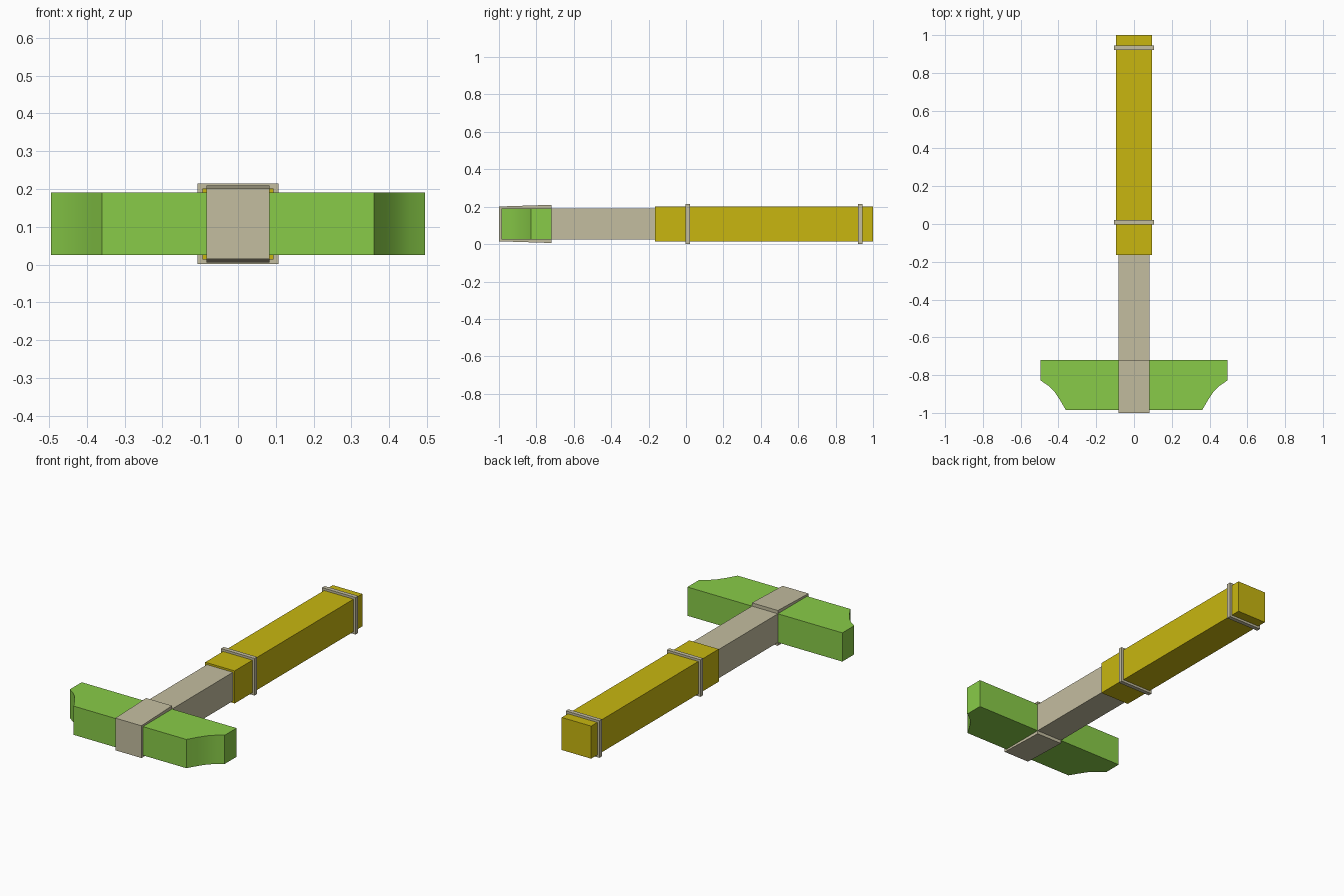
import bpy, bmesh

if "Cube" in bpy.data.objects:
    bpy.data.objects.remove(bpy.data.objects["Cube"])

CZ = 0.108  # height of the hammer's long axis


def material(name, rgb):
    m = bpy.data.materials.new(name)
    m.diffuse_color = (*rgb, 1)
    m.use_nodes = True
    m.node_tree.nodes["Principled BSDF"].inputs["Base Color"].default_value = m.diffuse_color
    return m


GREEN = material("green", (0.25, 0.60, 0.065))
YELLOW = material("yellow", (0.58, 0.47, 0.005))
TAN = material("tan", (0.55, 0.51, 0.35))


def add_object(name, bm, mat):
    bmesh.ops.recalc_face_normals(bm, faces=bm.faces)
    mesh = bpy.data.meshes.new(name)
    bm.to_mesh(mesh)
    bm.free()
    mesh.materials.append(mat)
    obj = bpy.data.objects.new(name, mesh)
    bpy.context.collection.objects.link(obj)
    return obj


def bar(name, hx, y0, y1, hz0, hz1, mat):
    """Block along y, half height going from hz0 at y0 to hz1 at y1."""
    bm = bmesh.new()
    bmesh.ops.create_cube(bm, size=2)
    for v in bm.verts:
        front = v.co.y < 0
        v.co = (v.co.x * hx, y0 if front else y1, CZ + v.co.z * (hz0 if front else hz1))
    return add_object(name, bm, mat)


# Head: mirrored outline with concave front corners, extruded upward
half = [(0.495, -0.72), (0.495, -0.828), (0.455, -0.855), (0.42, -0.89),
        (0.392, -0.932), (0.36, -0.986)]
outline = half + [(-x, y) for x, y in reversed(half)]
bm = bmesh.new()
face = bm.faces.new([bm.verts.new((x, y, CZ - 0.083)) for x, y in outline])
top = bmesh.ops.extrude_face_region(bm, geom=[face])
bmesh.ops.translate(bm, vec=(0, 0, 0.166),
                    verts=[g for g in top["geom"] if isinstance(g, bmesh.types.BMVert)])
head = add_object("head", bm, GREEN)
bpy.context.view_layer.objects.active = head
head.select_set(True)
bpy.ops.object.shade_smooth_by_angle(angle=0.5)

# Tapered collar around the head, then the neck
bar("collar", 0.083, -1.0, -0.72, 0.093, 0.102, TAN)
bar("neck", 0.083, -0.72, -0.15, 0.083, 0.083, TAN)

# Grip with two bands
bar("grip", 0.094, -0.165, 1.0, 0.094, 0.094, YELLOW)
for name, y in (("front_band", 0.01), ("rear_band", 0.932)):
    bar(name, 0.107, y - 0.012, y + 0.012, 0.107, 0.107, TAN)
